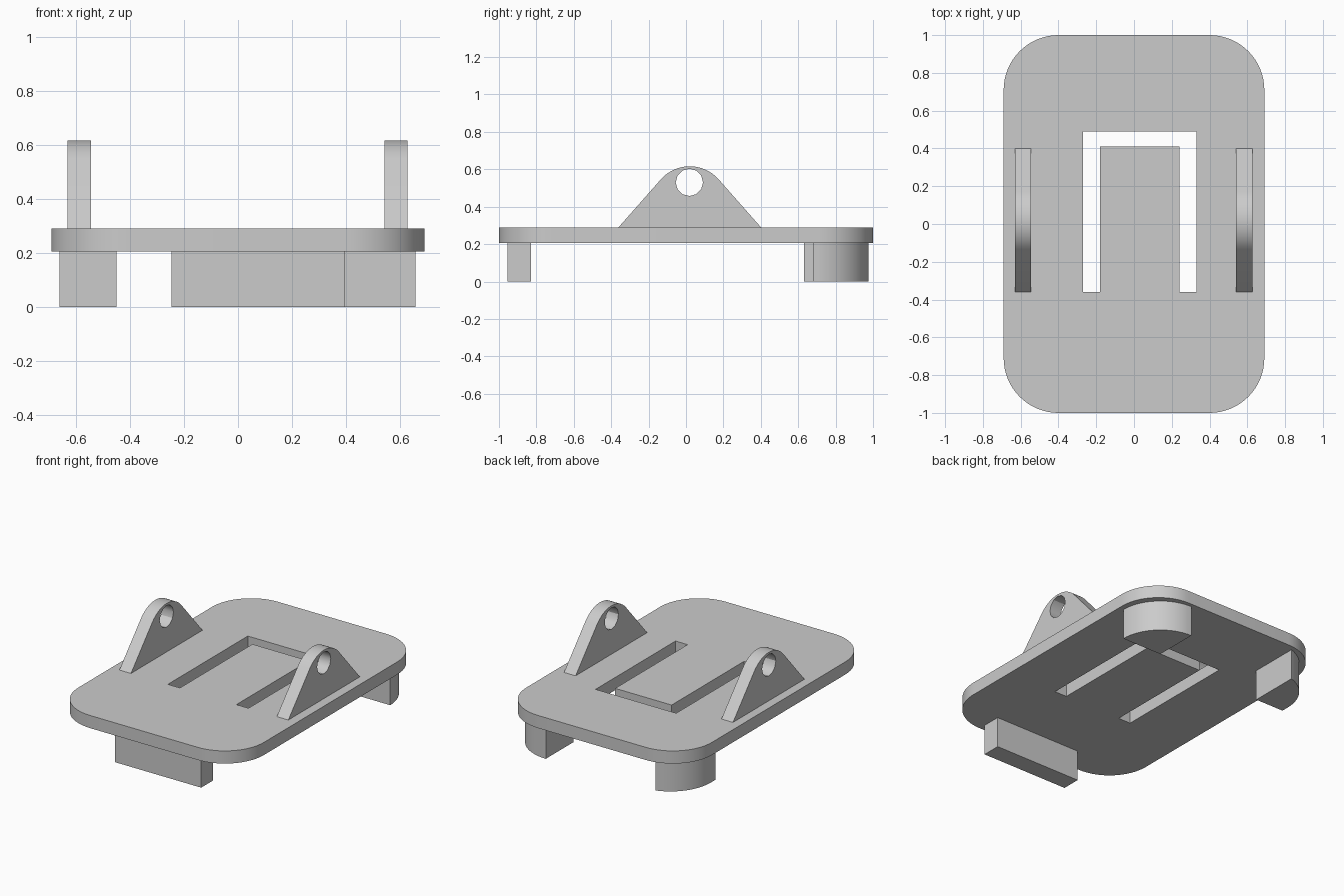
import bpy, bmesh
from math import cos, sin, radians
from mathutils import Vector

default = bpy.data.objects.get("Cube")
if default:
    bpy.data.objects.remove(default, do_unlink=True)

GREY = (0.6, 0.6, 0.6, 1.0)
grey = bpy.data.materials.new("plain grey")
grey.use_nodes = True
grey.diffuse_color = GREY
grey.node_tree.nodes["Principled BSDF"].inputs["Base Color"].default_value = GREY


def arc(cx, cy, r, start, end, steps):
    angles = [radians(start + (end - start) * i / steps) for i in range(steps + 1)]
    return [(cx + r * cos(a), cy + r * sin(a)) for a in angles]


def box(x0, x1, y0, y1):
    return [(x0, y0), (x1, y0), (x1, y1), (x0, y1)]


def extrude(name, loops, low, high, sideways=False):
    """Fill an outline (later loops are holes) and extrude it along z, or along x."""
    curve = bpy.data.curves.new(name + " outline", "CURVE")
    curve.dimensions = "2D"
    curve.fill_mode = "BOTH"
    curve.extrude = (high - low) / 2
    for loop in loops:
        spline = curve.splines.new("POLY")
        spline.points.add(len(loop) - 1)
        for point, (a, b) in zip(spline.points, loop):
            point.co = (a, b, 0, 1)
        spline.use_cyclic_u = True
    helper = bpy.data.objects.new(name + " helper", curve)
    bpy.context.collection.objects.link(helper)
    bpy.context.view_layer.update()
    graph = bpy.context.evaluated_depsgraph_get()
    mesh = bpy.data.meshes.new_from_object(helper.evaluated_get(graph))
    bpy.data.objects.remove(helper, do_unlink=True)
    bpy.data.curves.remove(curve)

    bm = bmesh.new()
    bm.from_mesh(mesh)
    bmesh.ops.remove_doubles(bm, verts=bm.verts, dist=0.0005)
    for v in bm.verts:
        a, b, c = v.co
        c += (low + high) / 2
        v.co = Vector((c, a, b) if sideways else (a, b, c))
    bmesh.ops.recalc_face_normals(bm, faces=bm.faces)
    bm.to_mesh(mesh)
    bm.free()
    mesh.name = name
    mesh.materials.clear()
    mesh.materials.append(grey)
    obj = bpy.data.objects.new(name, mesh)
    bpy.context.collection.objects.link(obj)
    bpy.ops.object.select_all(action="DESELECT")
    obj.select_set(True)
    bpy.context.view_layer.objects.active = obj
    bpy.ops.object.shade_smooth_by_angle(angle=radians(30))
    return obj


# Base plate with rounded corners and a U-shaped slot
HALF_X, HALF_Y, R = 0.69, 1.0, 0.29
outline = []
for sx, sy, start in ((1, 1, 0), (-1, 1, 90), (-1, -1, 180), (1, -1, 270)):
    outline += arc(sx * (HALF_X - R), sy * (HALF_Y - R), R, start, start + 90, 16)
slot = [(-0.27, -0.36), (-0.18, -0.36), (-0.18, 0.41), (0.24, 0.41),
        (0.24, -0.36), (0.33, -0.36), (0.33, 0.49), (-0.27, 0.49)]
extrude("base_plate", [outline, slot], 0.205, 0.29)

# Upright lugs with a pin hole
lug = [(-0.365, 0.285), (0.405, 0.285)] + arc(0.02, 0.41, 0.206, 42, 138, 16)
hole = arc(0.018, 0.53, 0.073, 0, 330, 11)
for side, x in (("right", -0.587), ("left", 0.584)):
    extrude(side + "_lug", [lug, hole], x - 0.043, x + 0.043, sideways=True)

# Feet: a bar at the front and two rounded feet at the back corners
extrude("front_foot", [box(-0.245, 0.395, -0.955, -0.83)], 0, 0.206)
extrude("back_left_foot", [[(0.36, 0.68)] + arc(0.36, 0.68, 0.296, 0, 90, 16)], 0, 0.206)
extrude("back_right_foot",
        [[(-0.66, 0.63), (-0.45, 0.63)] + arc(-0.36, 0.68, 0.3, 107.5, 180, 14)], 0, 0.206)
